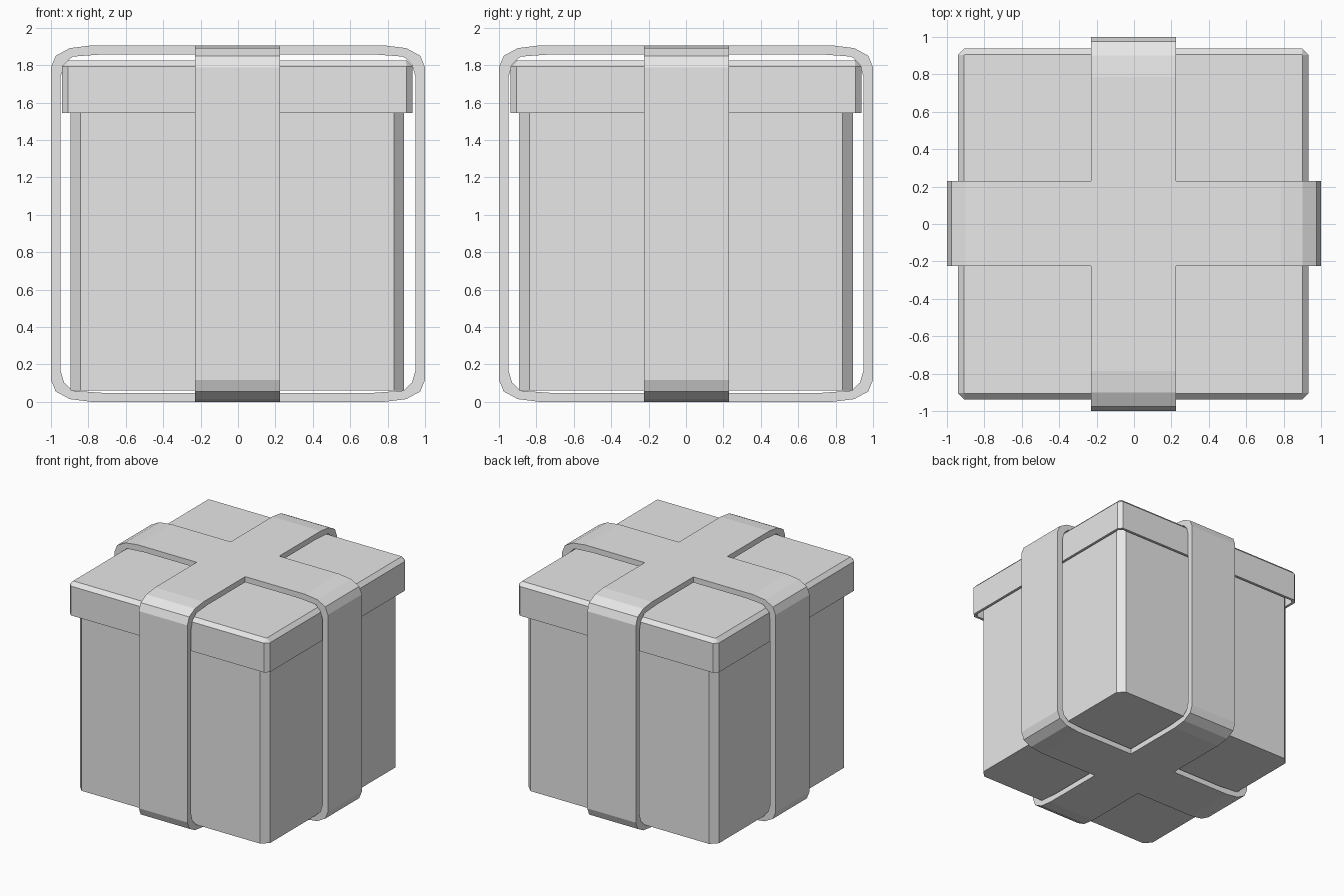
import bpy
import bmesh

cube = bpy.data.objects.get("Cube")
if cube:
    bpy.data.objects.remove(cube, do_unlink=True)

grey = bpy.data.materials.new("light grey")
grey.use_nodes = True
grey.diffuse_color = (0.8, 0.8, 0.8, 1)
grey.node_tree.nodes["Principled BSDF"].inputs["Base Color"].default_value = (0.8, 0.8, 0.8, 1)


def finish(name, bm):
    bmesh.ops.recalc_face_normals(bm, faces=bm.faces)
    mesh = bpy.data.meshes.new(name)
    bm.to_mesh(mesh)
    bm.free()
    mesh.materials.append(grey)
    obj = bpy.data.objects.new(name, mesh)
    bpy.context.collection.objects.link(obj)
    return obj


def ring(bm, half, cut, z, cx=-0.004, cy=0.0):
    """Square ring of vertices with chamfered corners."""
    a, b = half, half - cut
    pts = [(a, -b), (a, b), (b, a), (-b, a), (-a, b), (-a, -b), (-b, -a), (b, -a)]
    return [bm.verts.new((x + cx, y + cy, z)) for x, y in pts]


def lathe_square(name, sections):
    """Join chamfered square sections (half width, chamfer, z) and cap both ends."""
    bm = bmesh.new()
    rings = [ring(bm, *s) for s in sections]
    for lo, hi in zip(rings, rings[1:]):
        for i in range(8):
            j = (i + 1) % 8
            bm.faces.new((lo[i], lo[j], hi[j], hi[i]))
    bm.faces.new(rings[0])
    bm.faces.new(rings[-1])
    return finish(name, bm)


# Box body with chamfered upright corners
lathe_square("box_body", [(0.892, 0.055, 0.06), (0.892, 0.055, 1.78)])

# Lid: hollow underneath, thin rim, chamfered top
lathe_square("box_lid", [
    (0.915, 0.025, 1.785),
    (0.915, 0.025, 1.545),
    (0.937, 0.032, 1.545),
    (0.937, 0.032, 1.793),
    (0.906, 0.004, 1.825),
])

# Ribbon outline: quarter corners (outer, inner) mirrored around the loop
MID = 0.9525
OUTER = [(1.0, 0.835), (0.975, 0.897), (0.90, 0.938), (0.785, MID)]
INNER = [(0.95, 0.78), (0.93, 0.85), (0.885, 0.893), (0.72, 0.905)]


def loop_points(quarter):
    top = quarter + [(-x, z) for x, z in reversed(quarter)]
    return top + [(-x, -z) for x, z in top]


def ribbon(name, along_x):
    bm = bmesh.new()
    rows = []
    for quarter in (OUTER, INNER):
        for side in (-0.2275, 0.2275):
            row = []
            for u, v in loop_points(quarter):
                w = side - 0.002 if along_x is False else side + 0.002
                co = (u, w, v + MID) if along_x else (w, u, v + MID)
                row.append(bm.verts.new(co))
            rows.append(row)
    # outer face, edge, inner face, edge
    cycle = [rows[0], rows[1], rows[3], rows[2]]
    n = len(rows[0])
    for k in range(4):
        a, b = cycle[k], cycle[(k + 1) % 4]
        for i in range(n):
            j = (i + 1) % n
            bm.faces.new((a[i], a[j], b[j], b[i]))
    return finish(name, bm)


# Two ribbons crossing on the top and underneath
ribbon("ribbon_side_to_side", True)
ribbon("ribbon_front_to_back", False)
